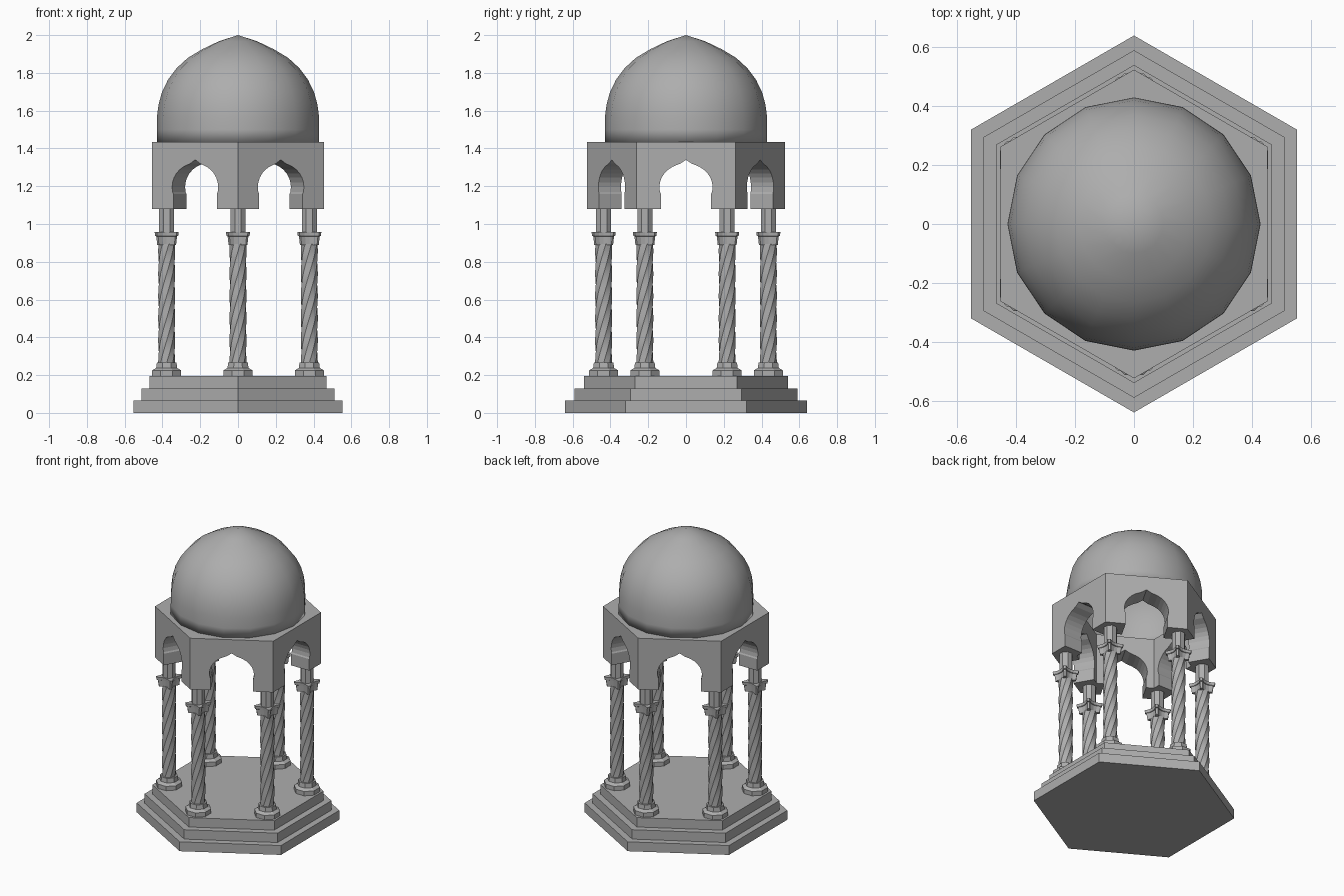
import bpy, bmesh
from math import sin, cos, pi, radians, sqrt

cube = bpy.data.objects.get("Cube")
if cube:
    bpy.data.objects.remove(cube)

stone = bpy.data.materials.new("grey stone")
stone.use_nodes = True
GREY = (0.42, 0.42, 0.42, 1)
stone.diffuse_color = GREY
stone.node_tree.nodes["Principled BSDF"].inputs["Base Color"].default_value = GREY


def finish(name, bm, smooth=None):
    bmesh.ops.remove_doubles(bm, verts=bm.verts, dist=0.0005)
    bmesh.ops.recalc_face_normals(bm, faces=bm.faces)
    mesh = bpy.data.meshes.new(name)
    bm.to_mesh(mesh)
    bm.free()
    mesh.materials.append(stone)
    obj = bpy.data.objects.new(name, mesh)
    bpy.context.collection.objects.link(obj)
    if smooth:
        bpy.ops.object.select_all(action='DESELECT')
        obj.select_set(True)
        bpy.context.view_layer.objects.active = obj
        bpy.ops.object.shade_smooth_by_angle(angle=radians(smooth))
    return obj


def ring(sides, r, z, start=0.0):
    return [(r * cos(start + 2 * pi * i / sides), r * sin(start + 2 * pi * i / sides), z)
            for i in range(sides)]


def loft(bm, rings, caps=True, at=(0, 0)):
    """Skin a stack of equal-length rings."""
    rows = [[bm.verts.new((x + at[0], y + at[1], z)) for x, y, z in r] for r in rings]
    n = len(rows[0])
    for a, b in zip(rows, rows[1:]):
        for i in range(n):
            j = (i + 1) % n
            bm.faces.new((a[i], a[j], b[j], b[i]))
    if caps:
        bm.faces.new(rows[0][::-1])
        bm.faces.new(rows[-1])
    return rows


# Stepped hexagonal plinth
STEP = 0.065
for i, (name, r) in enumerate((("lower_step", 0.64), ("middle_step", 0.59), ("upper_step", 0.54))):
    bm = bmesh.new()
    loft(bm, [ring(6, r, i * STEP, pi / 6), ring(6, r, (i + 1) * STEP, pi / 6)])
    finish(name, bm)


# Capital outline: square with clipped corners and hollow sides
def hollow_square(s, z):
    pts = []
    for k in range(4):
        c, d = cos(k * pi / 2), sin(k * pi / 2)
        for x, y in ((s, -0.82 * s), (0.78 * s, -0.4 * s), (0.72 * s, 0),
                     (0.78 * s, 0.4 * s), (s, 0.82 * s)):
            pts.append((x * c - y * d, x * s / s * d + y * c, z))
    return pts


# Six columns under the corners
for k in range(6):
    a = pi / 6 + k * pi / 3
    at = (0.436 * cos(a), 0.436 * sin(a))

    bm = bmesh.new()
    loft(bm, [ring(8, r, z, pi / 8) for r, z in
              ((0.083, 0.195), (0.083, 0.225), (0.06, 0.238), (0.056, 0.268))], at=at)
    finish(f"column_base_{k + 1}", bm)

    bm = bmesh.new()
    steps = 20
    loft(bm, [ring(8, 0.045, 0.265 + 0.63 * t / steps, radians(240) * t / steps)
              for t in range(steps + 1)], at=at)
    finish(f"twisted_shaft_{k + 1}", bm, 25)

    bm = bmesh.new()
    loft(bm, [hollow_square(s, z) for s, z in
              ((0.05, 0.89), (0.055, 0.935), (0.061, 0.937), (0.064, 0.957))], at=at)
    finish(f"capital_{k + 1}", bm)

    bm = bmesh.new()
    loft(bm, [ring(8, 0.043, z, pi / 8) for z in (0.95, 1.085)], at=at)
    finish(f"column_neck_{k + 1}", bm)

# Hexagonal arcade: six mitred walls, each pierced by a pointed horseshoe arch
LOW, HIGH, OUT, IN = 1.08, 1.435, 0.454, 0.316
half_arch = [(0.133, LOW), (0.133, 1.16)]
half_arch += [(0.141 * cos(radians(t)), 1.195 + 0.125 * sin(radians(t))) for t in range(-12, 64, 12)]
half_arch += [(0.03, 1.32)]
arch = half_arch + [(0, 1.34)] + [(-u, z) for u, z in reversed(half_arch)]

bm = bmesh.new()
for k in range(6):
    c, s = cos(k * pi / 3), sin(k * pi / 3)
    sides = []
    for d in (OUT, IN):
        w = d / sqrt(3)
        outline = [(w, HIGH), (w, LOW)] + arch + [(-w, LOW), (-w, HIGH)]
        sides.append([bm.verts.new((d * c - u * s, d * s + u * c, z)) for u, z in outline])
    outer, inner = sides
    bm.faces.new(outer)
    bm.faces.new(inner[::-1])
    n = len(outer)
    for i in range(n):
        if i not in (0, n - 2):     # mitred ends stay open and weld together
            j = (i + 1) % n
            bm.faces.new((outer[i], inner[i], inner[j], outer[j]))
finish("arcade", bm)

# Hollow dome with a slight point
profile = [(0.43, 1.435), (0.43, 1.5), (0.429, 1.57), (0.42, 1.635), (0.402, 1.7), (0.37, 1.765),
           (0.325, 1.825), (0.265, 1.88), (0.19, 1.925), (0.1, 1.968)]
bm = bmesh.new()
rows = loft(bm, [ring(16, r, z) for r, z in profile], caps=False)
tip = bm.verts.new((0, 0, 2))
for i in range(16):
    bm.faces.new((rows[-1][i], rows[-1][(i + 1) % 16], tip))
dome = finish("dome", bm, 40)
shell = dome.modifiers.new("shell", 'SOLIDIFY')
shell.thickness = 0.01
shell.offset = -1
